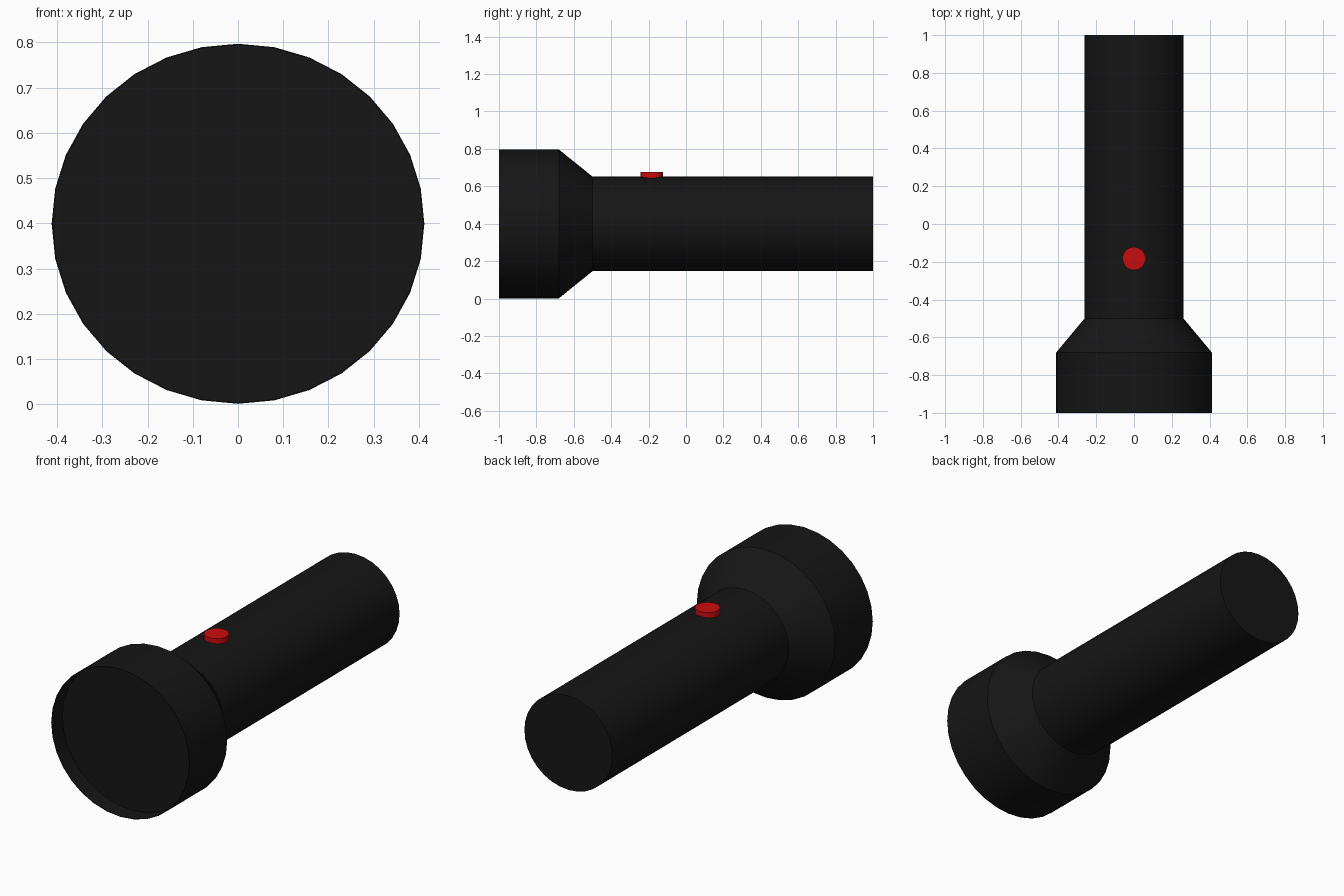
import bpy, bmesh, math

if "Cube" in bpy.data.objects:
    bpy.data.objects.remove(bpy.data.objects["Cube"])

SIDES = 32
CENTRE_Z = 0.399
FLATTEN = 0.966  # casing is slightly lower than wide


def material(name, colour):
    m = bpy.data.materials.new(name)
    m.diffuse_color = (*colour, 1)
    m.use_nodes = True
    m.node_tree.nodes["Principled BSDF"].inputs["Base Color"].default_value = m.diffuse_color
    return m


def smooth(obj):
    bpy.ops.object.select_all(action='DESELECT')
    obj.select_set(True)
    bpy.context.view_layer.objects.active = obj
    bpy.ops.object.shade_smooth_by_angle(angle=math.radians(30))


def lathe_y(name, profile, mat):
    """Revolve (radius, y) points around the long axis and cap both ends."""
    bm = bmesh.new()
    rings = []
    for r, y in profile:
        rings.append([bm.verts.new((r * math.sin(a), y, CENTRE_Z + r * FLATTEN * math.cos(a)))
                      for a in (2 * math.pi * i / SIDES for i in range(SIDES))])
    for lo, hi in zip(rings, rings[1:]):
        for i in range(SIDES):
            j = (i + 1) % SIDES
            bm.faces.new((lo[i], lo[j], hi[j], hi[i]))
    bm.faces.new(rings[0])
    bm.faces.new(rings[-1])
    bmesh.ops.recalc_face_normals(bm, faces=bm.faces)
    mesh = bpy.data.meshes.new(name)
    bm.to_mesh(mesh)
    bm.free()
    obj = bpy.data.objects.new(name, mesh)
    bpy.context.collection.objects.link(obj)
    mesh.materials.append(mat)
    smooth(obj)
    return obj


black = material("black_casing", (0.008, 0.008, 0.008))
red = material("red_button", (0.6, 0.004, 0.005))

# Casing: recessed lens, thin rim, wide head, tapered neck, straight handle
lathe_y("flashlight_casing", [
    (0.409, -0.91), (0.409, -1.0), (0.412, -1.0),
    (0.412, -0.68), (0.262, -0.5), (0.262, 1.0)], black)

# Power button set into the top of the handle
bpy.ops.mesh.primitive_cylinder_add(vertices=32, radius=0.061, depth=0.05,
                                    location=(0, -0.183, 0.651))
button = bpy.context.object
button.name = "power_button"
button.data.materials.append(red)
smooth(button)
